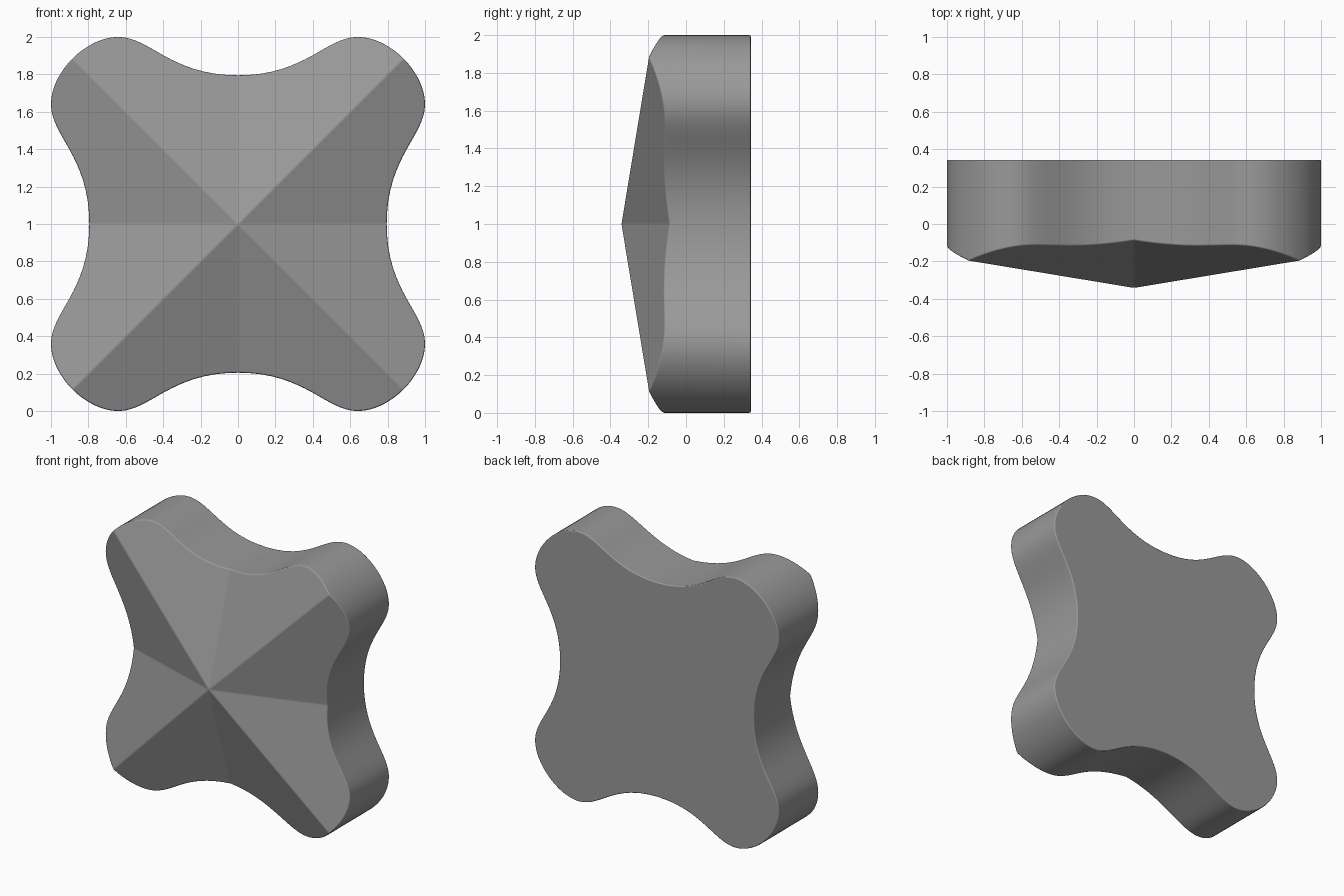
import bpy, bmesh, math
from mathutils import Vector
from mathutils.geometry import interpolate_bezier

if "Cube" in bpy.data.objects:
    bpy.data.objects.remove(bpy.data.objects["Cube"])

# Half a quarter of the outline: side dip -> lobe tip on the diagonal
H1, H2, K = 0.36, 0.17, 0.173
DIP, LOBE = 0.795, 0.64
def bez(a, b, c, d, n):
    return interpolate_bezier(*(Vector((p[0], p[1], 0)) for p in (a, b, c, d)), n)

dip = bez((DIP, 0), (DIP, H1), (1, LOBE - H2), (1, LOBE), 17)
tip = bez((1, LOBE), (1, LOBE + K), (LOBE + K, 1), (LOBE, 1), 17)
half = [(p.x, p.y) for p in dip[:-1] + tip[:9]]
quarter = half + [(z, x) for x, z in reversed(half[1:-1])]

# Repeat the quarter four times around the centre
outline = []
for turn in range(4):
    for x, z in quarter:
        for _ in range(turn):
            x, z = -z, x
        outline.append((x, z))

# Faceted front: ridges on the diagonals, valleys on the axes
APEX, BACK = -0.343, 0.343
def front_y(x, z):
    hi, lo = max(abs(x), abs(z)), min(abs(x), abs(z))
    return APEX + 0.322 * hi - 0.157 * lo

bm = bmesh.new()
front = [bm.verts.new((x, front_y(x, z), z + 1)) for x, z in outline]
back = [bm.verts.new((x, BACK, z + 1)) for x, z in outline]
apex = bm.verts.new((0, APEX, 1))
n, step = len(outline), len(half) - 1

# Eight flat front facets
for i in range(8):
    bm.faces.new([apex] + [front[(i * step + j) % n] for j in range(step + 1)])
# Flat back
bm.faces.new(list(reversed(back)))
# Curved side wall
for i in range(n):
    j = (i + 1) % n
    bm.faces.new((front[i], back[i], back[j], front[j]))
bmesh.ops.recalc_face_normals(bm, faces=bm.faces[:])
for f in bm.faces:
    f.smooth = True

mesh = bpy.data.meshes.new("faceted_cross_stud")
bm.to_mesh(mesh)
bm.free()
obj = bpy.data.objects.new("faceted_cross_stud", mesh)
bpy.context.collection.objects.link(obj)

# Tiny softened edges on rims, ridges and valleys, facets kept flat
bev = obj.modifiers.new("soft_edges", 'BEVEL')
bev.width = 0.008
bev.segments = 2
bev.limit_method = 'ANGLE'
bev.angle_limit = math.radians(14)
bev.harden_normals = True

# Dark grey
mat = bpy.data.materials.new("dark_grey")
mat.diffuse_color = (0.32, 0.32, 0.32, 1)
mat.use_nodes = True
mat.node_tree.nodes["Principled BSDF"].inputs["Base Color"].default_value = mat.diffuse_color
mesh.materials.append(mat)
